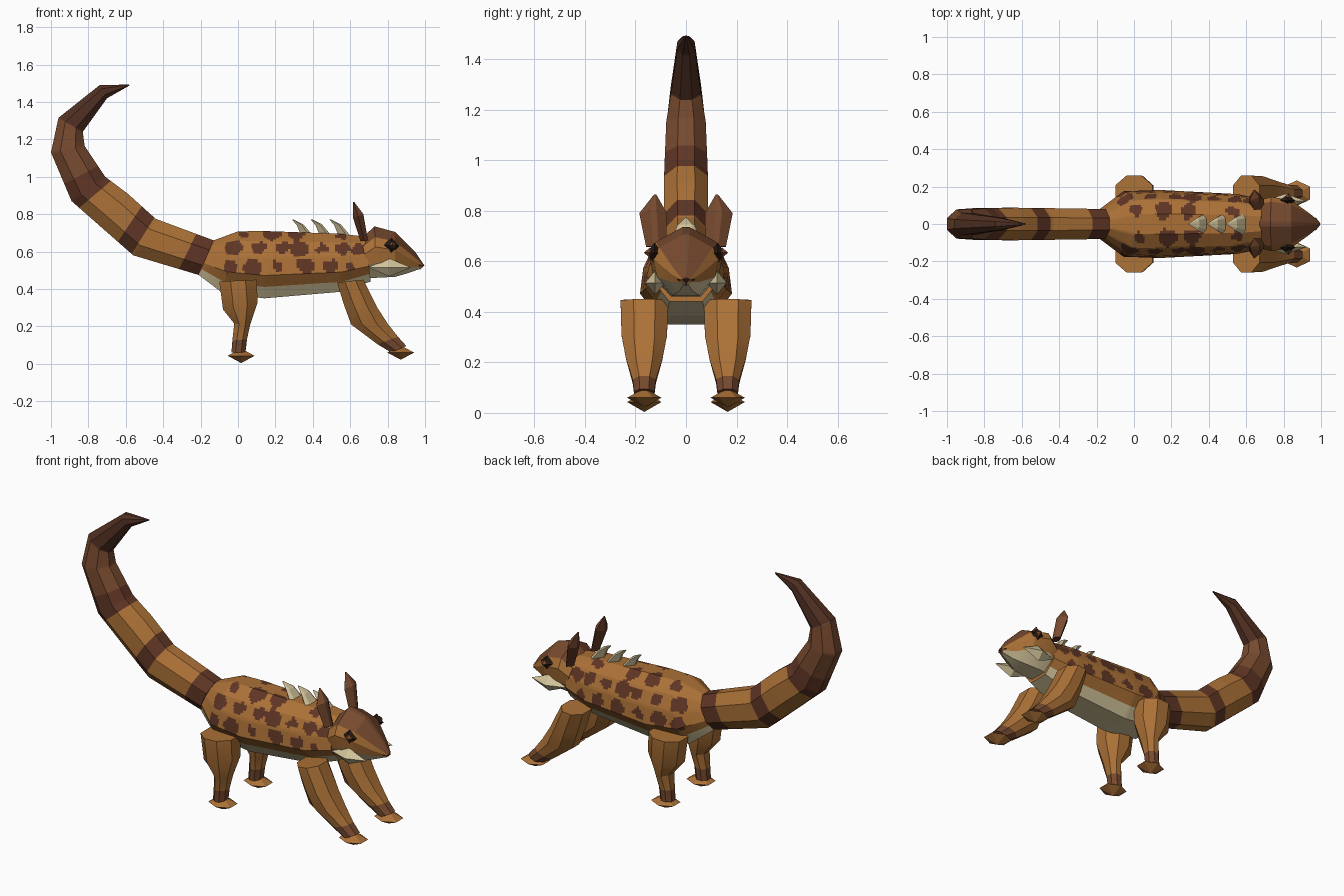
import bpy, bmesh, math
from mathutils import Matrix, Vector

old = bpy.data.objects.get("Cube")
if old:
    bpy.data.objects.remove(old, do_unlink=True)


def material(name, rgb):
    m = bpy.data.materials.new(name)
    m.use_nodes = True
    m.diffuse_color = (*rgb, 1)
    m.node_tree.nodes["Principled BSDF"].inputs["Base Color"].default_value = (*rgb, 1)
    return m


MATS = [material("tan fur", (0.41, 0.165, 0.038)),
        material("dark spots", (0.115, 0.036, 0.018)),
        material("brown fur", (0.185, 0.068, 0.028)),
        material("cream", (0.66, 0.56, 0.33)),
        material("dark tip", (0.08, 0.028, 0.015)),
        material("near black", (0.02, 0.009, 0.006))]
TAN, SPOT, BROWN, CREAM, TIP, BLACK = range(6)


def finish(bm, name, angle=30):
    bmesh.ops.recalc_face_normals(bm, faces=bm.faces)
    mesh = bpy.data.meshes.new(name)
    bm.to_mesh(mesh)
    bm.free()
    for m in MATS:
        mesh.materials.append(m)
    ob = bpy.data.objects.new(name, mesh)
    bpy.context.collection.objects.link(ob)
    bpy.ops.object.select_all(action='DESELECT')
    ob.select_set(True)
    bpy.context.view_layer.objects.active = ob
    bpy.ops.object.shade_smooth_by_angle(angle=math.radians(angle))
    return ob


def lerp(a, b, t):
    return [p + (q - p) * t for p, q in zip(a, b)]


def loft(name, sections, profile, rule, steps=1, around=1, angle=30):
    """Sections are (x, z of one edge, x, z of the other, half width, centre y).
    The profile gives (height fraction, width fraction) for one half."""
    outline = profile + [(u, -w) for u, w in reversed(profile)]
    ring = [lerp(p, outline[(i + 1) % len(outline)], k / around)
            for i, p in enumerate(outline) for k in range(around)]
    params = [i + k / steps for i in range(len(sections) - 1) for k in range(steps)]
    params.append(len(sections) - 1)
    bm = bmesh.new()
    rows = []
    for s in params:
        i = min(int(s), len(sections) - 2)
        x1, z1, x0, z0, w, y = lerp(sections[i], sections[i + 1], s - i)
        rows.append([bm.verts.new((x0 + (x1 - x0) * u, y + w * v, z0 + (z1 - z0) * u))
                     for u, v in ring])
    n = len(ring)
    for r in range(len(rows) - 1):
        s = (params[r] + params[r + 1]) / 2
        for j in range(n):
            k = (j + 1) % n
            f = bm.faces.new((rows[r][j], rows[r][k], rows[r + 1][k], rows[r + 1][j]))
            f.material_index = rule(s, (ring[j][0] + ring[k][0]) / 2, f.calc_center_median())
    for row, s in ((rows[0], 0), (rows[-1], params[-1])):
        f = bm.faces.new(row)
        f.material_index = rule(s, 0.5, f.calc_center_median())
    return finish(bm, name, angle)


def gem(name, colour, centre, size, sides=4, rot=None):
    """Double pyramid, stretched along its axes."""
    bm = bmesh.new()
    bmesh.ops.create_uvsphere(bm, u_segments=sides, v_segments=2, radius=1)
    bm.transform(Matrix.Translation(centre) @ Matrix.Diagonal((*size, 1)) @ (rot or Matrix()))
    for f in bm.faces:
        f.material_index = colour
    return finish(bm, name, 10)


# Body with cream belly and blotchy spots
ROWS = {"low": (0.172, 0.52), "mid": (0.15, 0.62), "high": (0.075, 0.69)}
SPOTS = [("low", (-0.04, 0.08, 0.21, 0.36, 0.49, 0.6)),
         ("mid", (-0.03, 0.11, 0.24, 0.33, 0.45, 0.56, 0.65)),
         ("high", (0.03, 0.18, 0.31, 0.55))]
CENTRES = [Vector((x, *ROWS[row])) for row, xs in SPOTS for x in xs]


def body_rule(s, u, p):
    if u < 0.17:
        return CREAM
    q = Vector((p.x + (0.02 if p.y > 0 else 0), abs(p.y), p.z))
    for i, c in enumerate(CENTRES):
        d = q - c
        size = 0.036 + 0.009 * math.sin(i * 2.3) + 0.005 * math.sin(90 * p.x + 70 * p.z + i)
        if math.hypot(d.x * 0.85, d.y * 0.7, d.z) < size:
            return SPOT
    return TAN


loft("body",
     [(-0.13, 0.66, -0.21, 0.475, 0.08, 0), (0.0, 0.708, -0.085, 0.38, 0.175, 0),
      (0.14, 0.71, 0.14, 0.35, 0.182, 0), (0.55, 0.695, 0.55, 0.385, 0.16, 0),
      (0.68, 0.68, 0.71, 0.44, 0.13, 0)],
     [(0, 0.5), (0.34, 1), (0.62, 0.93), (0.85, 0.72), (1, 0.3)],
     body_rule, steps=26, around=6)


# Curled tail with bands
def tail_rule(s, u, p):
    s += 0.015 * math.sin(60 * p.y + 40 * u)
    if s < 0.3 or 1.05 < s < 1.5 or 2.75 < s < 3.35:
        return SPOT
    return TAN if s < 3 else BROWN if s < 5 else TIP


loft("tail",
     [(-0.13, 0.66, -0.21, 0.475, 0.08, 0), (-0.44, 0.775, -0.56, 0.58, 0.085, 0),
      (-0.59, 0.91, -0.725, 0.725, 0.087, 0), (-0.71, 1.0, -0.89, 0.87, 0.086, 0),
      (-0.82, 1.165, -1.0, 1.13, 0.078, 0), (-0.83, 1.24, -0.96, 1.315, 0.06, 0),
      (-0.70, 1.42, -0.74, 1.49, 0.034, 0), (-0.58, 1.488, -0.585, 1.493, 0.004, 0)],
     [(0, 0.4), (0.28, 1), (0.72, 1), (1, 0.4)], tail_rule, steps=20, around=3)

# Head, nose and back spikes
loft("head",
     [(0.66, 0.67, 0.70, 0.46, 0.13, 0), (0.73, 0.735, 0.74, 0.46, 0.145, 0),
      (0.84, 0.705, 0.84, 0.465, 0.128, 0), (0.95, 0.595, 0.91, 0.485, 0.06, 0),
      (0.99, 0.535, 0.98, 0.51, 0.018, 0)],
     [(0, 0.4), (0.3, 0.9), (0.6, 1), (0.79, 0.82), (1, 0.1)],
     lambda s, u, p: CREAM if u < 0.3 else BROWN if u > 0.75 else TAN, angle=20)
gem("nose", TIP, (0.972, 0, 0.527), (0.026, 0.036, 0.024))
DIAMOND = [(0, 0.25), (0.5, 1), (1, 0.25)]
for i, x in enumerate((0.34, 0.44, 0.54)):
    loft(f"back_spike_{i + 1}",
         [(x + 0.06, 0.685, x - 0.005, 0.69, 0.055, 0), (x + 0.01, 0.745, x - 0.025, 0.74, 0.034, 0),
          (x - 0.045, 0.773, x - 0.05, 0.77, 0.003, 0)],
         [(0, 0.2), (0.7, 1), (1, 0.6)], lambda s, u, p: CREAM, angle=20)

# Paired parts
LEG = [(0, 0.45), (0.3, 1), (0.7, 1), (1, 0.45)]
POLES_Y = Matrix.Rotation(math.pi / 2, 4, 'X')


def leg_rule(s, u, p):
    return BROWN if s > 3 else TAN


for side, k in (("left", 1), ("right", -1)):
    loft(f"{side}_ear",
         [(0.695, 0.66, 0.655, 0.655, 0.04, k * 0.118), (0.67, 0.80, 0.615, 0.78, 0.055, k * 0.13),
          (0.622, 0.865, 0.616, 0.865, 0.004, k * 0.122)],
         DIAMOND, lambda s, u, p: BROWN if u > 0.5 else SPOT, angle=15)
    gem(f"{side}_eye_rim", BLACK, (0.82, k * 0.125, 0.632), (0.044, 0.032, 0.042), 4, POLES_Y)
    gem(f"{side}_eye", BROWN, (0.825, k * 0.143, 0.634), (0.02, 0.024, 0.02), 4, POLES_Y)
    gem(f"{side}_cheek_tuft", CREAM, (0.81, k * 0.122, 0.515), (0.115, 0.04, 0.048))
    y = k * 0.165
    loft(f"{side}_hind_leg",
         [(0.1, 0.45, -0.1, 0.44, 0.094, y), (0.105, 0.33, -0.08, 0.29, 0.09, y),
          (0.065, 0.21, -0.02, 0.215, 0.06, y), (0.048, 0.13, -0.03, 0.125, 0.042, y),
          (0.04, 0.06, -0.035, 0.06, 0.04, y)], LEG, leg_rule)
    gem(f"{side}_hind_foot", TAN, (0.017, y, 0.043), (0.083, 0.068, 0.039), 6)
    loft(f"{side}_front_leg",
         [(0.67, 0.45, 0.53, 0.435, 0.094, y), (0.745, 0.3, 0.565, 0.32, 0.09, y),
          (0.80, 0.215, 0.605, 0.21, 0.072, y), (0.855, 0.145, 0.745, 0.105, 0.046, y),
          (0.9, 0.095, 0.82, 0.06, 0.04, y)], LEG, leg_rule)
    gem(f"{side}_front_foot", TAN, (0.87, y, 0.06), (0.083, 0.068, 0.038), 6)
